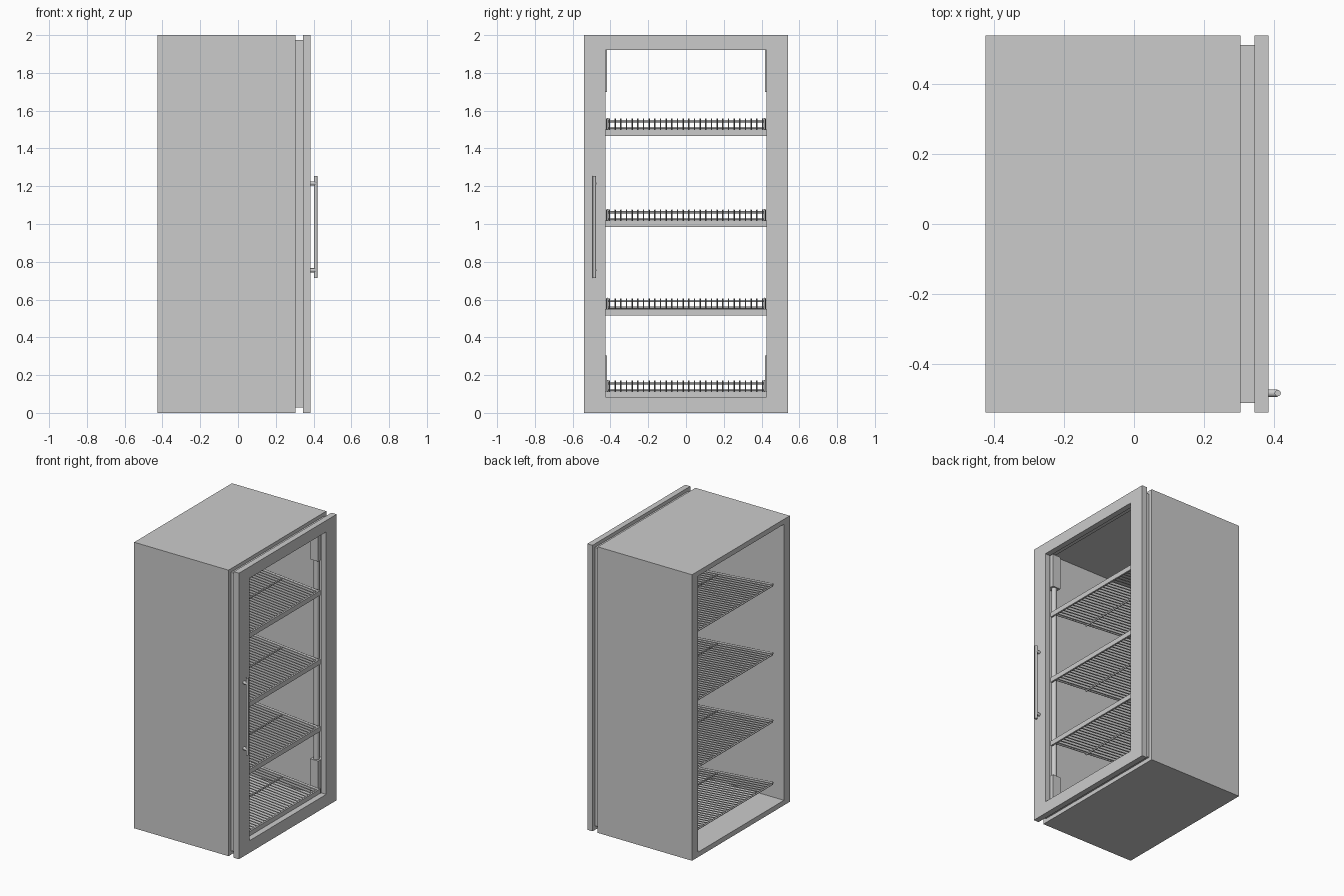
import bpy, bmesh, math
from mathutils import Vector, Matrix

if "Cube" in bpy.data.objects:
    bpy.data.objects.remove(bpy.data.objects["Cube"])


def finish(name, bm):
    bmesh.ops.recalc_face_normals(bm, faces=bm.faces)
    me = bpy.data.meshes.new(name)
    bm.to_mesh(me)
    bm.free()
    ob = bpy.data.objects.new(name, me)
    bpy.context.collection.objects.link(ob)
    return ob


def add_box(bm, x0, x1, y0, y1, z0, z1):
    c = Matrix.Translation(((x0 + x1) / 2, (y0 + y1) / 2, (z0 + z1) / 2))
    s = Matrix.Diagonal((x1 - x0, y1 - y0, z1 - z0, 1))
    bmesh.ops.create_cube(bm, size=1, matrix=c @ s)


def add_rod(bm, a, b, r, sides=8):
    a, b = Vector(a), Vector(b)
    d = b - a
    m = Matrix.Translation((a + b) / 2) @ d.to_track_quat('Z', 'Y').to_matrix().to_4x4()
    bmesh.ops.create_cone(bm, cap_ends=True, segments=sides, radius1=r, radius2=r,
                          depth=d.length, matrix=m)


def frame(name, x0, x1, outer, inner):
    """Rectangular tube along x; outer and inner are (half width, z low, z high)."""
    bm = bmesh.new()

    def loop(x, rect):
        h, lo, hi = rect
        return [bm.verts.new((x, y, z)) for y, z in ((-h, lo), (h, lo), (h, hi), (-h, hi))]
    loops = [loop(x0, outer), loop(x1, outer), loop(x1, inner), loop(x0, inner)]
    for k in range(4):
        p, q = loops[k], loops[(k + 1) % 4]
        for i in range(4):
            j = (i + 1) % 4
            bm.faces.new((p[i], p[j], q[j], q[i]))
    return finish(name, bm)


def smooth(ob):
    bpy.ops.object.select_all(action='DESELECT')
    ob.select_set(True)
    bpy.context.view_layer.objects.active = ob
    bpy.ops.object.shade_smooth_by_angle(angle=math.radians(50))


# Cabinet shell (open at the back), seal and door frame
frame("cabinet_shell", -0.425, 0.305, (0.54, 0, 2), (0.475, 0.035, 1.965))
frame("door_seal", 0.305, 0.345, (0.513, 0.028, 1.975), (0.475, 0.07, 1.935))
frame("door_frame", 0.345, 0.385, (0.54, 0, 2), (0.425, 0.085, 1.92))

# Door handle: upright bar on two standoffs
bm = bmesh.new()
HY = -0.485
add_rod(bm, (0.412, HY, 0.715), (0.412, HY, 1.255), 0.009, 16)
for z in (0.755, 1.215):
    add_rod(bm, (0.385, HY, z), (0.412, HY, z), 0.011, 16)
smooth(finish("door_handle", bm))

# Sloping wire shelves with a flat front strip
XF, XB, RISE = 0.33, -0.38, 0.06
WIRES = 28
for n, z in enumerate((0.08, 0.515, 0.985, 1.467), 1):
    bm = bmesh.new()
    add_box(bm, 0.33, 0.342, -0.425, 0.425, z, z + 0.034)
    finish(f"shelf_front_strip_{n}", bm)

    bm = bmesh.new()
    zf = z + 0.028

    def height(x):
        return zf + RISE * (XF - x) / (XF - XB)
    for i in range(WIRES):
        y = -0.405 + 0.81 * i / (WIRES - 1)
        add_rod(bm, (XF, y, zf), (XB, y, zf + RISE), 0.004, 6)
    for s in (-1, 1):
        add_rod(bm, (XF, s * 0.416, zf), (XB, s * 0.416, zf + RISE), 0.007, 8)
    for x in (XF - 0.01, 0.05, XB + 0.005):
        zc = height(x) - 0.01
        add_rod(bm, (x, -0.42, zc), (x, 0.42, zc), 0.006, 8)
    smooth(finish(f"wire_shelf_{n}", bm))

# Lamp tubes with end holders on both sides of the opening
for side, s in (("left", -1), ("right", 1)):
    y0, y1 = sorted((s * 0.418, s * 0.475))
    bm = bmesh.new()
    for z0, z1 in ((0.07, 0.305), (1.70, 1.935)):
        add_box(bm, 0.265, 0.328, y0, y1, z0, z1)
    finish(f"lamp_holders_{side}", bm)
    bm = bmesh.new()
    add_rod(bm, (0.297, s * 0.443, 0.30), (0.297, s * 0.443, 1.705), 0.018, 16)
    smooth(finish(f"lamp_tube_{side}", bm))
